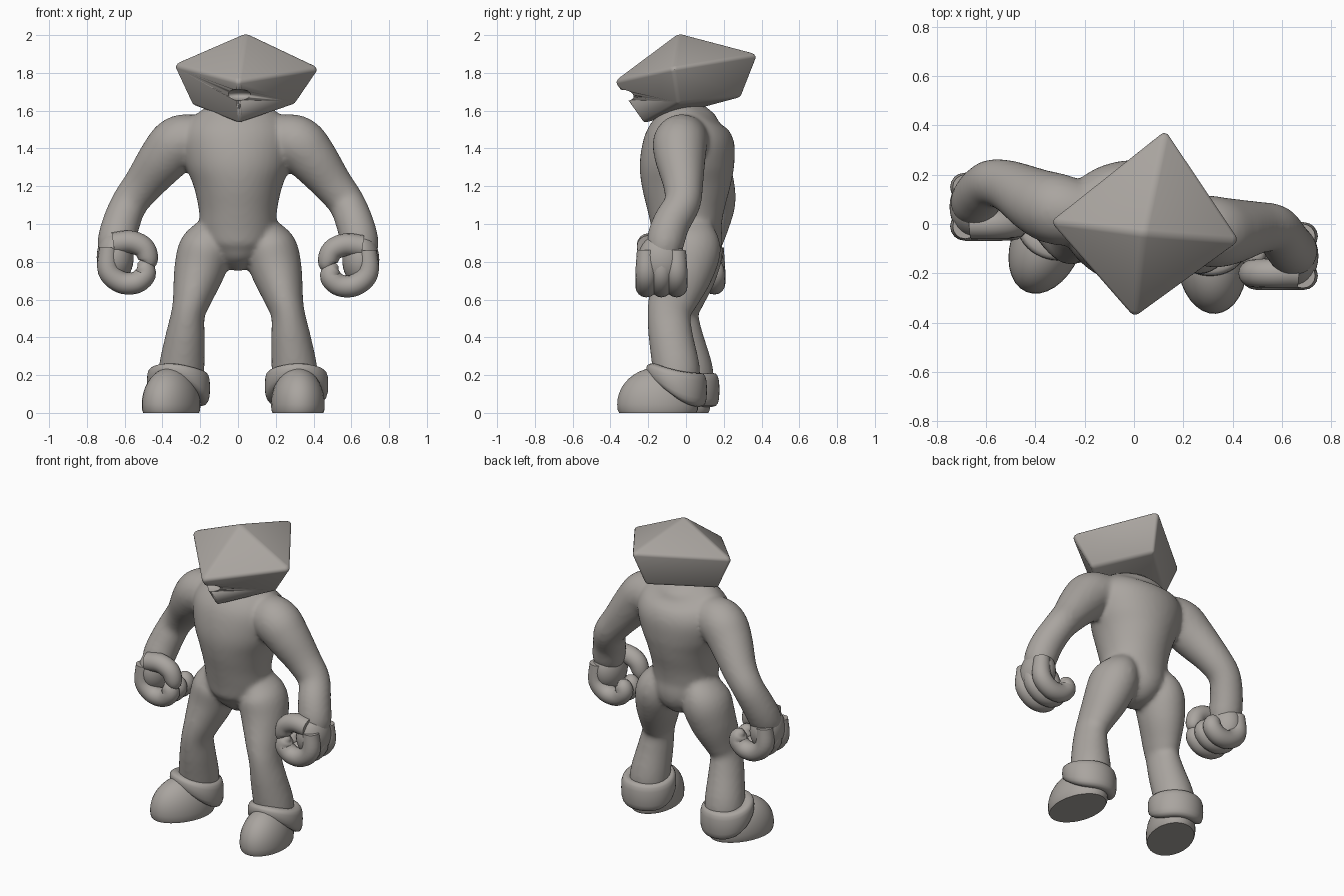
import bpy, bmesh, math
from mathutils import Vector, Matrix

if "Cube" in bpy.data.objects:
    bpy.data.objects.remove(bpy.data.objects["Cube"])

clay = bpy.data.materials.new("warm_grey")
clay.diffuse_color = (0.40, 0.375, 0.35, 1)
clay.use_nodes = True
clay.node_tree.nodes["Principled BSDF"].inputs["Base Color"].default_value = clay.diffuse_color


def finish(name, bm, angle=60):
    """Turn a bmesh into a smooth-shaded grey object."""
    bmesh.ops.recalc_face_normals(bm, faces=bm.faces)
    me = bpy.data.meshes.new(name)
    bm.to_mesh(me)
    bm.free()
    ob = bpy.data.objects.new(name, me)
    bpy.context.collection.objects.link(ob)
    me.materials.append(clay)
    bpy.ops.object.select_all(action='DESELECT')
    ob.select_set(True)
    bpy.context.view_layer.objects.active = ob
    bpy.ops.object.shade_smooth_by_angle(angle=math.radians(angle))
    return ob


def catmull(points, steps=5):
    pts = [Vector(p) for p in points]
    pts = [2 * pts[0] - pts[1]] + pts + [2 * pts[-1] - pts[-2]]
    out = []
    for i in range(1, len(pts) - 2):
        a, b, c, d = pts[i - 1:i + 3]
        for s in range(steps):
            t = s / steps
            out.append(0.5 * (2 * b + (c - a) * t + (2 * a - 5 * b + 4 * c - d) * t ** 2
                              + (3 * b - a - 3 * c + d) * t ** 3))
    return out + [pts[-2]]


def loft(bm, rings, sides=24):
    """Smooth tube through (x, y, z, radius_u, radius_v) rings."""
    pts = catmull(rings)
    rows = []
    for i, p in enumerate(pts):
        t = Vector(pts[min(i + 1, len(pts) - 1)][:3]) - Vector(pts[max(i - 1, 0)][:3])
        u = t.cross(Vector((0, 1, 0))).normalized()
        v = u.cross(t).normalized()
        rows.append([bm.verts.new(Vector(p[:3])
                                  + u * max(p[3], .004) * math.cos(k * math.tau / sides)
                                  + v * max(p[4], .004) * math.sin(k * math.tau / sides))
                     for k in range(sides)])
    for r, q in zip(rows, rows[1:]):
        for k in range(sides):
            bm.faces.new((r[k], r[(k + 1) % sides], q[(k + 1) % sides], q[k]))
    bm.faces.new(rows[0])
    bm.faces.new(rows[-1][::-1])


def ball(bm, loc, scale):
    m = Matrix.Translation(loc) @ Matrix.Diagonal((*scale, 1))
    return bmesh.ops.create_uvsphere(bm, u_segments=32, v_segments=20, radius=1, matrix=m)["verts"]


# ---- Body: torso, arms and legs fused into one smooth skin
bm = bmesh.new()
loft(bm, [(0, .08, 1.635, .03, .03), (0, .07, 1.615, .12, .10), (0, .045, 1.56, .24, .175),
          (0, .025, 1.46, .30, .235), (0, .005, 1.32, .28, .25), (0, 0, 1.2, .235, .235),
          (0, 0, 1.08, .208, .205), (0, .005, .98, .20, .185), (0, .015, .89, .175, .175),
          (0, .01, .81, .11, .13), (0, .005, .765, .05, .06), (0, .005, .75, .01, .01)], 40)

arm = [(.20, 1.45, .13), (.31, 1.43, .145), (.39, 1.35, .135), (.50, 1.21, .107),
       (.575, 1.11, .097), (.62, 1.0, .10), (.645, .90, .10), (.655, .82, .08)]
arm_y = {1: [0, -.03, -.03, -.015, -.02, -.08, -.11, -.12],
         -1: [.04, .06, .09, .15, .165, .13, .09, .08]}
leg = [(.13, .02, .99, .08, .12), (.17, .02, .88, .138, .165), (.205, -.01, .75, .135, .155),
       (.245, -.07, .60, .102, .13), (.265, -.09, .52, .09, .115), (.28, -.08, .40, .105, .118),
       (.30, -.05, .22, .122, .125), (.305, -.05, .10, .11, .11)]
for side in (1, -1):
    loft(bm, [(side * x, y, z, r, r) for (x, z, r), y in zip(arm, arm_y[side])])
    back = 0.09 if side < 0 else 0
    loft(bm, [(side * x, y + back * (.99 - z), z, a, b) for x, y, z, a, b in leg])
body = finish("body", bm)
remesh = body.modifiers.new("fuse", 'REMESH')
remesh.mode = 'VOXEL'
remesh.voxel_size = 0.014
remesh.use_smooth_shade = True
soft = body.modifiers.new("soften", 'SMOOTH')
soft.factor = 0.5
soft.iterations = 8

# ---- Fists: palm, three curled fingers and a thumb
finger = [(.685, .86, .05), (.685, .74, .058), (.62, .677, .058), (.54, .675, .058),
          (.49, .72, .056), (.505, .765, .045), (.525, .785, .012)]
thumb = [(.66, .88, .06), (.57, .89, .06), (.50, .86, .058), (.475, .80, .052),
         (.485, .765, .035), (.49, .75, .008)]
for side, label, cy, dz in ((1, "right", -.13, 0), (-1, "left", .07, .015)):
    bm = bmesh.new()
    ball(bm, (side * .65, cy, .81 + dz), (.098, .125, .14))
    for dy in (-.08, 0, .08):
        loft(bm, [(side * x, cy + dy, z + dz, r, r) for x, z, r in finger], 16)
    loft(bm, [(side * x, cy - .07, z + dz, r, r) for x, z, r in thumb], 16)
    finish("fist_" + label, bm)


# ---- Boots: domed shoe with a flat sole, and a cuff that is tall at the heel
def power(v, e):
    return math.copysign(abs(v) ** e, v)


for side, label, loc, turn in ((1, "right", (.31, -.05, 0), .07),
                               (-1, "left", (-.315, .015, 0), -.40)):
    place = Matrix.Translation(loc) @ Matrix.Rotation(turn, 4, 'Z')
    bm = bmesh.new()
    for v in ball(bm, (0, -.10, .045), (.142, .215, .195)):
        if v.co.z < 0.012:
            v.co.z = 0
    bm.transform(place)
    finish("shoe_" + label, bm, 50)

    bm = bmesh.new()
    na, nb = 48, 16
    grid = []
    for i in range(na):
        a = math.tau * i / na
        front = ((1 - math.sin(a)) / 2) ** 2
        row = []
        for j in range(nb):
            b = math.tau * j / nb
            r = 0.128 + 0.04 * power(math.cos(b), .7)
            z = .122 + .105 * front + (.09 - .055 * front) * power(math.sin(b), .7)
            row.append(bm.verts.new((r * math.cos(a), r * .96 * math.sin(a), z)))
        grid.append(row)
    for i in range(na):
        r, q = grid[i], grid[(i + 1) % na]
        for j in range(nb):
            k = (j + 1) % nb
            bm.faces.new((r[j], q[j], q[k], r[k]))
    bm.transform(place)
    finish("boot_cuff_" + label, bm)

# ---- Neck
bm = bmesh.new()
ball(bm, (.01, -.07, 1.58), (.10, .11, .085))
finish("neck", bm)

# ---- Head: tilted four-sided gem with a pyramid top
bm = bmesh.new()
apex = bm.verts.new((.04, -.04, 2.012))
rim = [bm.verts.new(p) for p in ((0, -.385, 1.755), (.435, -.07, 1.825),
                                 (.13, .385, 1.90), (-.345, .01, 1.845))]
base = [bm.verts.new(p) for p in ((.005, -.225, 1.53), (.305, -.04, 1.635),
                                  (.09, .295, 1.67), (-.245, .01, 1.63))]
for i in range(4):
    j = (i + 1) % 4
    bm.faces.new((apex, rim[i], rim[j]))
    bm.faces.new((rim[i], base[i], base[j], rim[j]))
bm.faces.new(base)
bmesh.ops.bevel(bm, geom=bm.edges[:], offset=.018, segments=3, profile=.5, affect='EDGES')
head = finish("head", bm, 30)

# Mouth opening cut into the front corner
bm = bmesh.new()
ball(bm, (0, -.325, 1.682), (.085, .075, .03))
cutter = finish("mouth_cutter", bm)
cutter.hide_render = True
cutter.hide_set(True)
cut = head.modifiers.new("mouth", 'BOOLEAN')
cut.operation = 'DIFFERENCE'
cut.solver = 'EXACT'
cut.object = cutter
